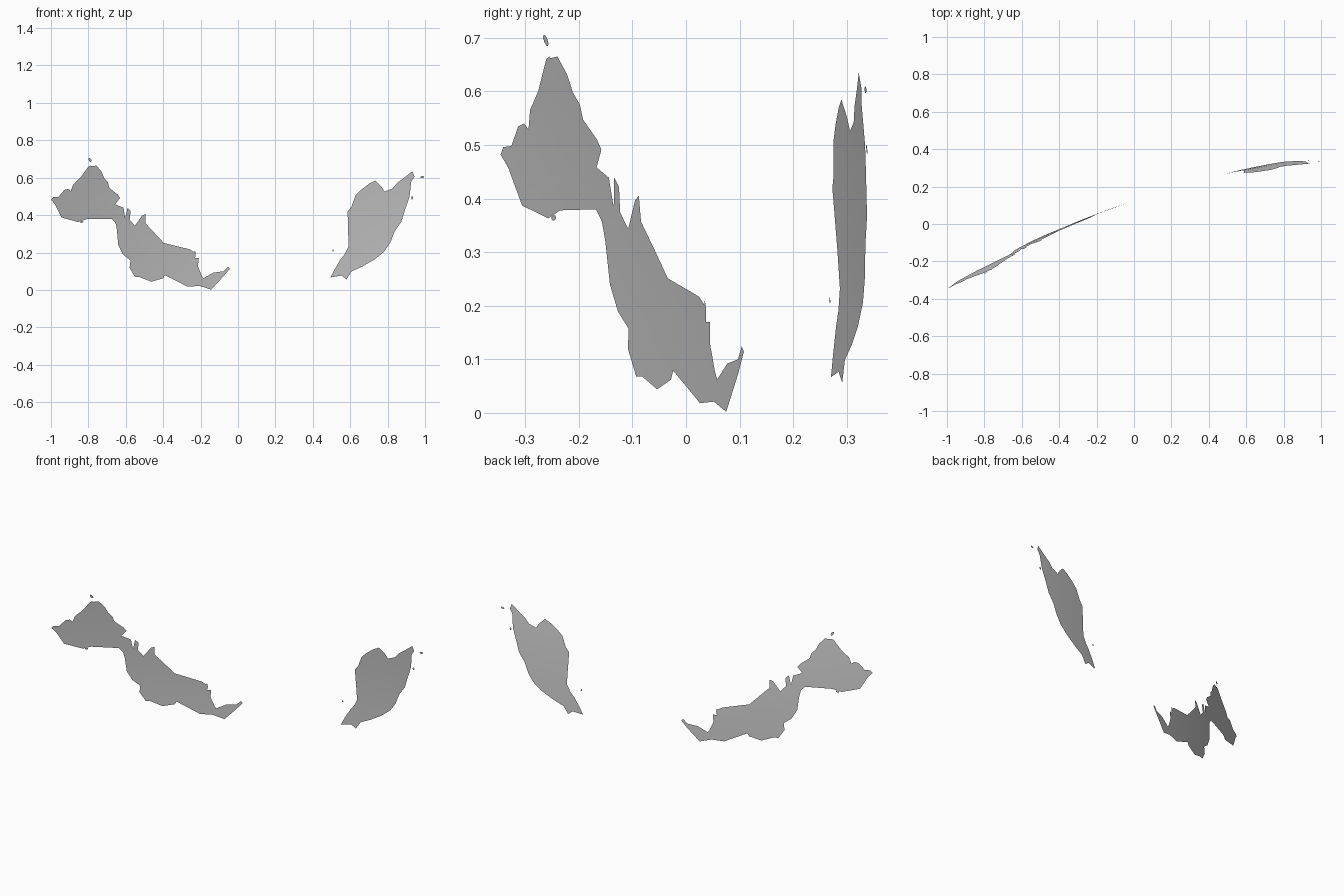
import bpy, bmesh, math
from mathutils import Vector

if "Cube" in bpy.data.objects:
    bpy.data.objects.remove(bpy.data.objects["Cube"])

# Both land pieces are patches of one large sphere, bulging towards +y
R, CX, CY, CZ = 6.2, 2.0, -5.742, -0.09


def y_on_sphere(x, z):
    return CY + math.sqrt(R * R - (x - CX) ** 2 - (z - CZ) ** 2)


def x_on_sphere(y, z):
    return CX - math.sqrt(R * R - (y - CY) ** 2 - (z - CZ) ** 2)


def pairs(values):
    return list(zip(values[::2], values[1::2]))


def from_side(values):
    """Thousandths of (y, z) seen from the right -> flat (x, z)."""
    return [(x_on_sphere(y / 1000, z / 1000), z / 1000) for y, z in pairs(values)]


def from_front(values):
    """Thousandths of (x, z) seen from the front -> flat (x, z)."""
    return [(x / 1000, z / 1000) for x, z in pairs(values)]


def islet(x, z, rx, rz, tilt=0.0):
    """Small oval outline."""
    pts = []
    for i in range(8):
        a = math.tau * i / 8
        u, v = rx * math.cos(a), rz * math.sin(a)
        pts.append((x + u * math.cos(tilt) - v * math.sin(tilt),
                    z + u * math.sin(tilt) + v * math.cos(tilt)))
    return pts


def curved_sheet(name, outline, step=0.1):
    """Fill a flat outline, slice it on a grid and lay it on the sphere."""
    bm = bmesh.new()
    face = bm.faces.new([bm.verts.new((x, 0, z)) for x, z in outline])
    bmesh.ops.triangulate(bm, faces=[face])
    for axis in (Vector((1, 0, 0)), Vector((0, 0, 1))):
        for i in range(-10, 11):
            bmesh.ops.bisect_plane(bm, geom=bm.verts[:] + bm.edges[:] + bm.faces[:],
                                   dist=1e-5, plane_co=axis * (i * step + 0.003),
                                   plane_no=axis)
    bmesh.ops.triangulate(bm, faces=bm.faces[:])
    for v in bm.verts:
        v.co.y = y_on_sphere(v.co.x, v.co.z)
    bm.normal_update()
    for f in bm.faces:
        if f.normal.y < 0:
            f.normal_flip()
    mesh = bpy.data.meshes.new(name)
    bm.to_mesh(mesh)
    bm.free()
    mesh.shade_smooth()
    obj = bpy.data.objects.new(name, mesh)
    bpy.context.collection.objects.link(obj)
    return obj


# Long land piece: upper coast left to right, then lower coast back
long_land = from_side([
    -346, 482, -341, 496, -326, 498, -313, 535, -302, 540, -294, 529,
    -281, 534, -291, 565, -262, 553, -261, 585, -276, 600, -261, 660, -255, 665,
    -237, 626, -240, 665, -222, 632, -211, 598, -198, 575, -192, 547, -166, 510,
    -158, 491, -167, 458, -144, 439, -144, 385, -135, 382, -134, 439,
    -125, 422, -123, 375, -108, 343, -95, 397, -88, 405, -84, 357, -34, 251,
    24, 217, 34, 202, 37, 170, 45, 170, 45, 128, 54, 77, 50, 62, 56, 59,
    77, 92, 97, 100, 104, 124, 108, 114, 97, 72, 75, 2, 52, 21, 26, 18,
    9, 53, -7, 79, -24, 79, -28, 62, -54, 44, -82, 68, -93, 68, -108, 118,
    -104, 152, -127, 189, -123, 230, -142, 240, -151, 323, -157, 357,
    -168, 380, -235, 378, -257, 363, -306, 387, -287, 417, -298, 454, -332, 458,
])
curved_sheet("long_land", long_land)

# Leaf-shaped land piece, traced from the front
leaf_land = from_front([
    495, 67, 516, 109, 548, 163, 570, 190, 591, 232, 602, 270, 596, 350,
    586, 419, 607, 446, 628, 505, 660, 537, 703, 569, 735, 585, 767, 553,
    783, 526, 826, 542, 858, 531, 853, 574, 890, 601, 933, 635, 943, 606,
    922, 574, 917, 499, 890, 419, 874, 366, 837, 312, 815, 254, 783, 206,
    730, 163, 666, 126, 607, 99, 580, 56, 554, 77, 527, 72,
])
curved_sheet("leaf_land", leaf_land)

# Small islands: x, z, half width, half height, tilt
islands = {
    "north_island": (-0.791, 0.695, 0.007, 0.012, 0.5),
    "strait_island": (-0.231, 0.19, 0.004, 0.019, 0.0),
    "far_island": (0.985, 0.603, 0.011, 0.006, 0.2),
    "coast_island": (0.931, 0.492, 0.005, 0.009, 0.0),
    "south_island": (0.508, 0.21, 0.004, 0.006, 0.0),
    "bay_island": (-0.835, 0.364, 0.009, 0.005, 0.2),
}
for name, spec in islands.items():
    curved_sheet(name, islet(*spec))
